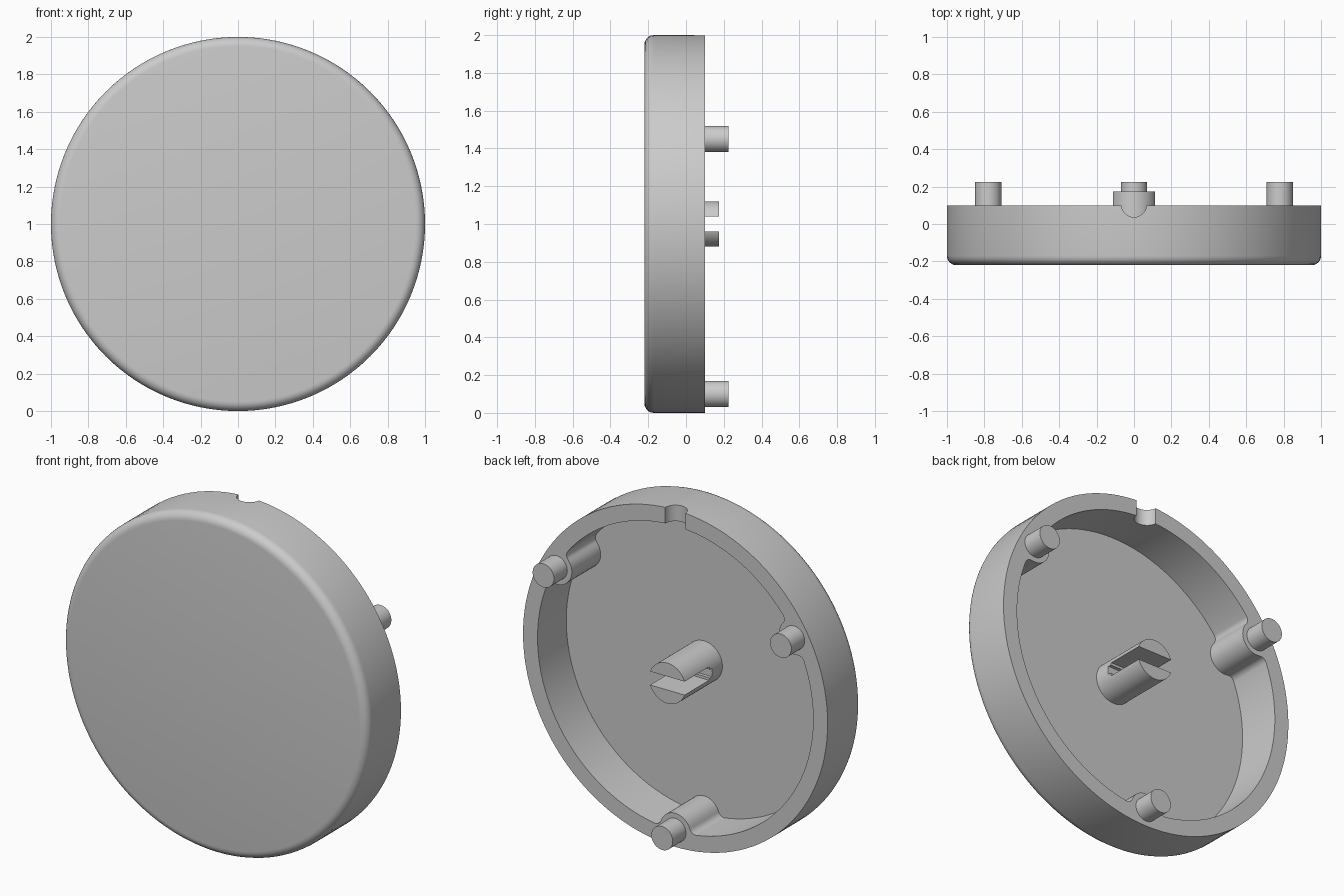
import bpy, bmesh
from math import sin, cos, pi, acos, atan2, radians
from mathutils import Matrix

if "Cube" in bpy.data.objects:
    bpy.data.objects.remove(bpy.data.objects["Cube"])

FRONT, RIM, FLOOR = -0.22, 0.10, -0.17   # depths along y
PEG_DIST, PEG_R = 0.9, 0.07
PEG_ANGLES = [radians(a) for a in (30, 150, 270)]

grey = bpy.data.materials.new("plain grey")
grey.use_nodes = True
tone = (0.6, 0.6, 0.6, 1)
grey.diffuse_color = tone
grey.node_tree.nodes["Principled BSDF"].inputs["Base Color"].default_value = tone


def arc(cx, cz, r, a0, a1, n):
    """Points along an arc, both ends included."""
    return [(cx + r * cos(a0 + (a1 - a0) * i / n),
             cz + r * sin(a0 + (a1 - a0) * i / n)) for i in range(n + 1)]


def circle(cx, cz, r, n):
    return arc(cx, cz, r, 0, 2 * pi, n)[:-1]


def box(w, h):
    return [(-w, 1 - h), (w, 1 - h), (w, 1 + h), (-w, 1 + h)]


def prism(name, outline, y0, y1, round_front=0):
    """Extrude an x-z outline along y, optionally rounding its front edge."""
    bm = bmesh.new()
    face = bm.faces.new([bm.verts.new((x, y0, z)) for x, z in outline])
    rim = list(face.edges)
    new = bmesh.ops.extrude_face_region(bm, geom=[face], use_keep_orig=True)
    moved = [v for v in new["geom"] if isinstance(v, bmesh.types.BMVert)]
    bmesh.ops.translate(bm, verts=moved, vec=(0, y1 - y0, 0))
    if round_front:
        bmesh.ops.bevel(bm, geom=rim, offset=round_front, segments=6,
                        profile=0.5, affect="EDGES")
    bmesh.ops.recalc_face_normals(bm, faces=bm.faces)
    mesh = bpy.data.meshes.new(name)
    bm.to_mesh(mesh)
    bm.free()
    mesh.materials.append(grey)
    obj = bpy.data.objects.new(name, mesh)
    bpy.context.collection.objects.link(obj)
    return obj


def activate(obj):
    bpy.ops.object.select_all(action="DESELECT")
    obj.select_set(True)
    bpy.context.view_layer.objects.active = obj


def cut(obj, cutter):
    cutter.hide_render = True
    mod = obj.modifiers.new("cut", "BOOLEAN")
    mod.operation, mod.solver, mod.object = "DIFFERENCE", "EXACT", cutter
    activate(obj)
    bpy.ops.object.modifier_apply(modifier=mod.name)
    bpy.data.objects.remove(cutter)


def cavity_outline(wall=0.905, boss=0.1, fillet=0.04):
    """Round cavity with a filleted boss pushing in at each peg."""
    d = wall - fillet
    phi = acos((d * d + PEG_DIST ** 2 - (boss + fillet) ** 2) / (2 * d * PEG_DIST))
    fx, fz = d * cos(phi), d * sin(phi)
    beta = atan2(fz, PEG_DIST - fx)
    bump = arc(fx, -fz, fillet, -phi, beta, 8)
    bump += arc(PEG_DIST, 0, boss, beta + pi, pi - beta, 16)[1:-1]
    bump += arc(fx, fz, fillet, -beta, phi, 8)
    points = []
    for a in PEG_ANGLES:
        points += [(x * cos(a) - z * sin(a), 1 + x * sin(a) + z * cos(a))
                   for x, z in bump]
        points += arc(0, 1, wall, a + phi, a + 2 * pi / 3 - phi, 36)[1:-1]
    return points


# Round cap with a hollow back
cap = prism("cap_shell", circle(0, 1, 1, 128), FRONT, RIM, round_front=0.05)
cut(cap, prism("cavity_cutter", cavity_outline(), FLOOR, RIM + 0.2))

# Half-round notch through the top of the rim
notch = prism("notch_cutter", circle(0, 0, 0.067, 48), -0.15, 0.15)
notch.data.transform(Matrix.Translation((0, RIM + 0.004, 1.95))
                     @ Matrix.Rotation(pi / 2, 4, "X"))
cut(cap, notch)

# Centre post with a stepped slot
post = prism("centre_post", circle(0, 1, 0.12, 64), FLOOR - 0.02, 0.175)
cut(post, prism("slot_cutter", box(0.2, 0.04), -0.055, 0.3))
cut(post, prism("slot_step_cutter", box(0.2, 0.025), -0.075, 0.3))

# Three locating pegs on the rim
pegs = [prism(f"locating_peg_{i + 1}",
              circle(PEG_DIST * cos(a), 1 + PEG_DIST * sin(a), PEG_R, 48),
              RIM - 0.03, 0.225)
        for i, a in enumerate(PEG_ANGLES)]

for obj in [cap, post] + pegs:
    activate(obj)
    bpy.ops.object.shade_smooth_by_angle(angle=radians(30))
